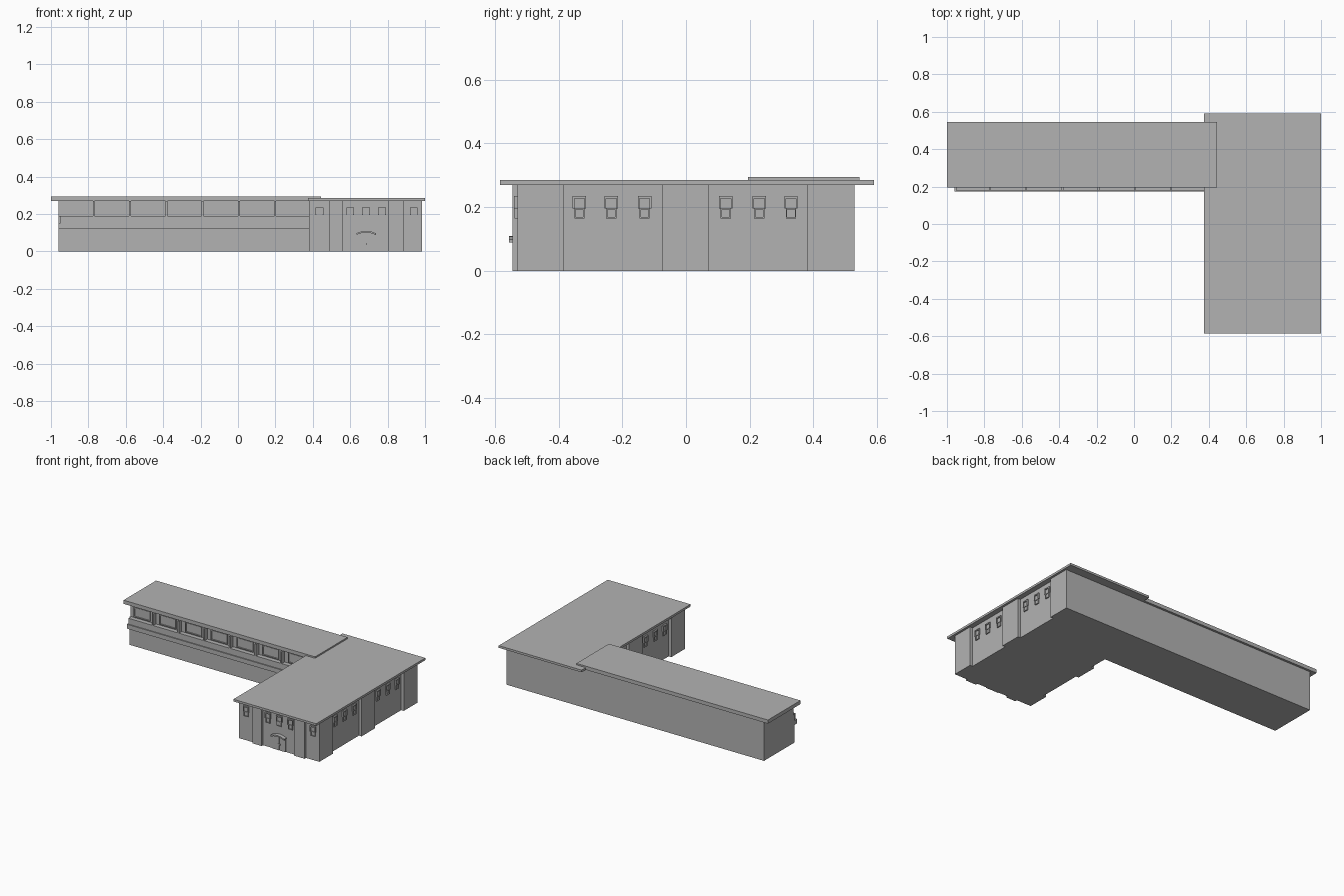
import bpy, math
from mathutils import Matrix

cube = bpy.data.objects.get("Cube")
if cube:
    bpy.data.objects.remove(cube, do_unlink=True)

grey = bpy.data.materials.new("plain grey")
grey.use_nodes = True
grey.diffuse_color = (0.45, 0.45, 0.45, 1)
grey.node_tree.nodes["Principled BSDF"].inputs["Base Color"].default_value = (0.45, 0.45, 0.45, 1)


def mesh_object(name, verts, faces):
    me = bpy.data.meshes.new(name)
    me.from_pydata(verts, [], faces)
    me.materials.append(grey)
    ob = bpy.data.objects.new(name, me)
    bpy.context.collection.objects.link(ob)
    return ob


def prism(name, outline, depth, place=Matrix()):
    """Extrude an outline in local x, z outwards (local -y), then place it."""
    n = len(outline)
    verts = [place @ Matrix.Translation((x, y, z)).translation
             for y in (-depth, 0) for x, z in outline]
    faces = [list(range(n)), list(range(2 * n - 1, n - 1, -1))]
    faces += [[i, i + n, (i + 1) % n + n, (i + 1) % n] for i in range(n)]
    return mesh_object(name, verts, faces)


def box(name, x0, x1, y0, y1, z0, z1):
    outline = [(x0, z0), (x1, z0), (x1, z1), (x0, z1)]
    return prism(name, outline, y1 - y0, Matrix.Translation((0, y1, 0)))


def frame(name, w, h, bar, depth, place):
    """Four bars around an opening, centred on the local origin."""
    for x0, x1, z0, z1 in ((-w, -w + bar, -h, h), (w - bar, w, -h, h),
                           (-w + bar, w - bar, h - bar, h), (-w + bar, w - bar, -h, -h + bar)):
        prism(name, [(x0, z0), (x1, z0), (x1, z1), (x0, z1)], depth, place)


def small_window(x, y, turn):
    place = Matrix.Translation((x, y, 0.2)) @ Matrix.Rotation(turn, 4, 'Z')
    # Hood around the upper half
    prism("window_hood", [(-.021, -.005), (-.016, -.005), (-.016, .027), (.016, .027),
                          (.016, -.005), (.021, -.005), (.021, .035), (-.021, .035)], .01, place)
    # Lower sash
    frame("window_sash", .016, .016, .004, .008, place @ Matrix.Translation((0, 0, -.019)))
    prism("window_pane", [(-.016, -.033), (.016, -.033), (.016, .027), (-.016, .027)], .003, place)


# Main block: recessed walls with projecting piers
box("main_walls", .4, .965, -.53, .53, 0, .27)
for y0, y1 in ((-.53, -.385), (-.075, .07), (.38, .53)):
    box("right_pier", .965, .985, y0, y1, 0, .27)
    box("left_pier", .38, .4, y0, y1, 0, .27)
for x0, x1 in ((.49, .56), (.805, .885)):
    box("front_pier", x0, x1, -.545, -.53, 0, .27)
box("main_roof", .375, 1, -.585, .59, .27, .285)

# Small windows on the front and both sides
for x in (.435, .6, .685, .77, .94):
    small_window(x, -.53, 0)
for y in (-.335, -.235, -.13, .125, .23, .33):
    small_window(.965, y, math.pi / 2)
    if y < .15:
        small_window(.4, y, -math.pi / 2)

# Entrance
for x in (.66, .71):
    box("door_leaf", x - .024, x + .024, -.535, -.53, 0, .095)
for x in (.679, .691):
    box("door_handle", x - .003, x + .003, -.54, -.535, .036, .046)
arc = [(.685 + .052 * t, .11 - .012 * t * t) for t in (-1, -.5, 0, .5, 1)]
canopy = arc + [(x, z - .009) for x, z in reversed(arc)]
prism("door_canopy", canopy[::-1], .026, Matrix.Translation((0, -.53, 0)))

# Long wing
box("wing_lower_wall", -.96, .4, .2, .53, 0, .19)
box("wing_upper_wall", -.96, .4, .21, .53, .19, .27)
box("wing_roof", -1, .445, .195, .545, .27, .295)
box("wing_ledge", -.96, .4, .173, .2, .12, .15)
box("wing_parapet", -.952, .4, .18, .2, .15, .19)

# Gallery posts and wide windows
bay = .194
for i in range(7):
    x = -.965 + bay * i
    if i:
        box("gallery_post", x - .005, x + .005, .18, .21, .19, .27)
    place = Matrix.Translation((x + bay / 2, .21, .23))
    frame("wide_window_frame", .062, .034, .006, .008, place)
    prism("wide_window_pane", [(-.056, -.028), (.056, -.028), (.056, .028), (-.056, .028)], .002, place)
